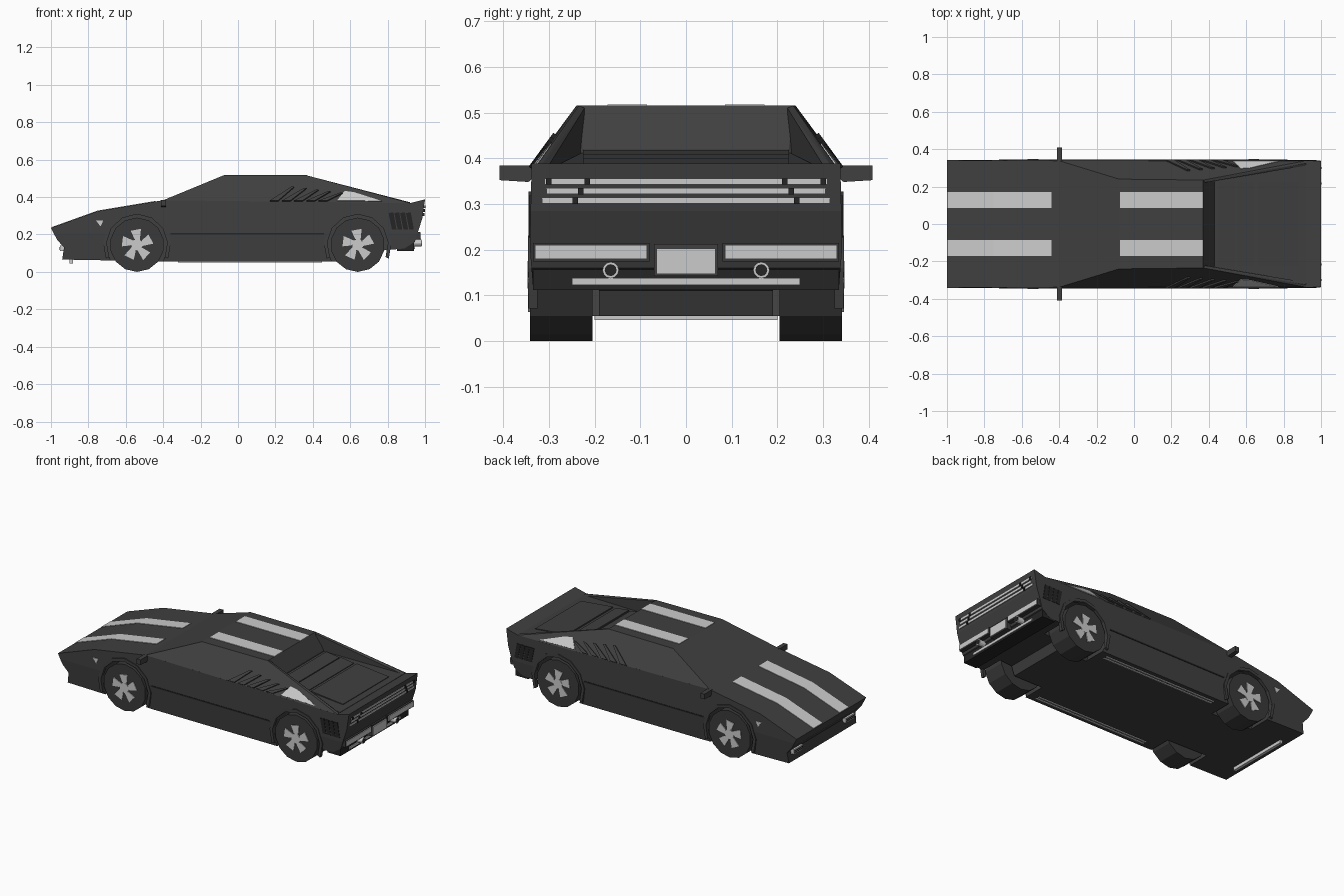
import bpy, bmesh, math
from mathutils import Vector

if "Cube" in bpy.data.objects:
    bpy.data.objects.remove(bpy.data.objects["Cube"])


def material(name, v):
    m = bpy.data.materials.new(name)
    m.diffuse_color = (v, v, v, 1)
    m.use_nodes = True
    m.node_tree.nodes["Principled BSDF"].inputs["Base Color"].default_value = m.diffuse_color
    return m


BODY = material("charcoal paint", 0.05)
TYRE = material("tyre grey", 0.042)
LIGHT = material("pale grey", 0.6)
BLACK = material("black trim", 0.018)


def finish(name, bm, mat):
    bmesh.ops.recalc_face_normals(bm, faces=bm.faces)
    me = bpy.data.meshes.new(name)
    bm.to_mesh(me)
    bm.free()
    me.materials.append(mat)
    ob = bpy.data.objects.new(name, me)
    bpy.context.collection.objects.link(ob)
    return ob


def hulls(name, sets, mat, mirror=True):
    """One object made of convex pieces, optionally repeated at -y."""
    bm = bmesh.new()
    for pts in sets:
        for s in ((1, -1) if mirror else (1,)):
            vs = [bm.verts.new((x, y * s, z)) for x, y, z in pts]
            r = bmesh.ops.convex_hull(bm, input=vs)
            junk = [v for v in r["geom_interior"] if isinstance(v, bmesh.types.BMVert)]
            bmesh.ops.delete(bm, geom=junk, context='VERTS')
    return finish(name, bm, mat)


def box(x0, x1, y0, y1, z0, z1):
    return [(x, y, z) for x in (x0, x1) for y in (y0, y1) for z in (z0, z1)]


def sym(pts):
    return [(x, y * s, z) for x, y, z in pts for s in (1, -1)]


def disc(cx, cz, r, y0, y1, n):
    return [(cx + r * math.cos(2 * math.pi * (i + .5) / n), y,
             cz + r * math.sin(2 * math.pi * (i + .5) / n)) for i in range(n) for y in (y0, y1)]


def polar(c, r, deg):
    return c + r * math.cos(math.radians(deg)), 0.145 + r * math.sin(math.radians(deg))


AXLES = (-0.54, 0.64)

# Lower body: side profile extruded across, with a crease along the flank
profile = [(-1, .235), (-.75, .325), (-.4, .383), (.37, .374), (.92, .368), (1, .388),
           (.985, .285), (.945, .16), (.89, .125), (.72, .11), (.7, .055),
           (-.35, .055), (-.94, .066), (-.93, .13), (-.968, .173)]
bm = bmesh.new()
face = bm.faces.new([bm.verts.new((x, -1, z)) for x, z in profile])
ext = bmesh.ops.extrude_face_region(bm, geom=[face])
bmesh.ops.translate(bm, vec=(0, 2, 0), verts=[v for v in ext["geom"] if isinstance(v, bmesh.types.BMVert)])
bmesh.ops.bisect_plane(bm, geom=bm.verts[:] + bm.edges[:] + bm.faces[:],
                       plane_co=(0, 0, .205), plane_no=(0, 0, 1))
for v in bm.verts:
    d = v.co.z - .205
    v.co.y *= .342 - (.004 * d / .18 if d > 0 else -.012 * d / .15)
body = finish("lower_body", bm, BODY)

# Wheel wells cut out of the body
cutter = hulls("wheel_well_cutter", [disc(c, .145, .165, .19, .45, 16) for c in AXLES], BLACK)
cutter.hide_render = True
mod = body.modifiers.new("wells", 'BOOLEAN')
mod.operation, mod.object, mod.solver = 'DIFFERENCE', cutter, 'EXACT'
bpy.context.view_layer.update()
cut = bpy.data.meshes.new_from_object(body.evaluated_get(bpy.context.evaluated_depsgraph_get()))
body.modifiers.clear()
body.data = cut
bpy.data.objects.remove(cutter)

# Wheel arch lips
lips = []
for c in AXLES:
    for i in range(8):
        a, b = -24 + i * 28.5, -24 + (i + 1) * 28.5
        ring = [polar(c, r, t) for r in (.163, .182) for t in (a, b)]
        lips.append([(x, y, z) for x, z in ring for y in (.325, .345)])
hulls("wheel_arch_lips", lips, BODY)

# Tyres and pinwheel rims
hulls("tyres", [disc(c, .145, .145, .205, .342, 14) for c in AXLES], TYRE)
blades = []
for c in AXLES:
    blades.append(disc(c, .145, .03, .338, .347, 10))
    for k in range(5):
        a = 90 + 72 * k
        q = [polar(c, .018, a - 50), polar(c, .088, a - 14), polar(c, .082, a + 24), polar(c, .036, a + 24)]
        blades.append([(x, y, z) for x, z in q for y in (.338, .346)])
hulls("wheel_blades", blades, LIGHT)

# Cabin with windshield, roof and sloping rear window
hulls("cabin", [sym([(-.4, .338, .383), (-.08, .24, .515), (.37, .235, .515), (.37, .338, .374),
                     (.43, .225, .42), (.43, .225, .37)])], BODY, False)
# Rear side pillars running down to the tail
hulls("rear_pillars", [[(.37, .235, .515), (.92, .325, .372), (.37, .338, .374), (.92, .338, .368),
                        (.37, .222, .37), (.92, .312, .366), (.38, .222, .51)]], BODY)
# Engine deck and its stepped panels
hulls("engine_deck", [sym([(.42, .228, .412), (.92, .312, .37), (.42, .228, .36), (.92, .312, .36)])], BODY, False)


def deck_z(x):
    return .412 - .084 * (x - .42)


hulls("deck_panels", [sym([(x, .225, deck_z(x) - .01), (x, .225, deck_z(x) + .008),
                           (x + w, .225, deck_z(x + w) - .01), (x + w, .225, deck_z(x + w) + .004)])
                      for x, w in ((.45, .09), (.55, .09), (.66, .22))], BODY, False)


# Details that lie on the sloping cabin side
def side_y(x, z):
    t = max(0, (x - .37) / .55)
    ty, tz, bz = .235 + .09 * t, .515 - .143 * t, .374 - .006 * t
    return .338 + (ty - .338) * (z - bz) / (tz - bz)


def side_plate(pts, lift):
    return [(x, side_y(x, z) + d, z + d * .7) for x, z in pts for d in (-.006, lift)]


hulls("quarter_windows", [side_plate([(.53, .38), (.57, .43), (.62, .424), (.77, .376)], .004)], LIGHT)
hulls("side_louvres", [side_plate([(x, .376), (x + .045, .376), (x + .13, .45 - .008 * i), (x + .115, .45 - .008 * i)], .008)
                       for i, x in enumerate((.17, .235, .30, .365, .43))], BODY)

# Flank details
hulls("rear_gills", [[(x + dx, y, z) for dx, z in ((0, .315), (.026, .318), (.042, .228), (.018, .226))
                      for y in (.33, .3435)] for x in (.805, .836, .867, .898)], BLACK)
hulls("front_markers", [[(x, y, z) for x, z in ((-.76, .275), (-.72, .275), (-.735, .243))
                         for y in (.33, .3435)]], LIGHT)
hulls("door_mouldings", [box(-.36, .46, .335, .3445, .2, .208)], BLACK)
hulls("mirrors", [[(x, y, z) for x in (-.412, -.385)
                   for y, z in ((.33, .384), (.408, .384), (.408, .352), (.345, .348), (.33, .36))]], BODY)

# Racing stripes on the hood and roof
def strip(pts):
    return [(x, y, z + d) for x, z in pts for y in (.085, .172) for d in (-.004, .003)]


hulls("hood_stripes", [strip([(-.998, .236), (-.75, .325)]), strip([(-.75, .325), (-.44, .3764)])], LIGHT)
hulls("roof_stripes", [strip([(-.075, .515), (.37, .515)])], LIGHT)

# Tail: grille bars with clips, lamps, number plate, exhausts and lower bar
hulls("tail_bars", [box(.97, .985 + (z - .285) * .146 + .004, -w, w, z - .006, z + .006)
                    for z, w in ((.349, .31), (.328, .305), (.307, .315))], LIGHT, False)
hulls("tail_bar_clips", [box(.97, .985 + (z - .285) * .146 + .008, y - .006, y + .006, z - .007, z + .007)
                         for z, y in ((.349, .216), (.349, .3), (.328, .23), (.307, .243))], BLACK)
hulls("tail_lamp_frames", [box(.93, .974, .08, .335, .174, .214)], TYRE)
hulls("tail_lamps", [box(.95, .979, .085, .331, .179, .21)], LIGHT)
hulls("plate_frame", [box(.93, .972, -.07, .07, .142, .212)], BODY, False)
hulls("blank_plate", [box(.95, .979, -.065, .065, .146, .202)], LIGHT, False)
hulls("tail_valance", [box(.85, .94, -.335, .335, .112, .17)], BLACK, False)


def pipe(r, x0, x1):
    return [(x, .165 + r * math.cos(i * math.pi / 6), .155 + r * math.sin(i * math.pi / 6))
            for i in range(12) for x in (x0, x1)]


hulls("exhausts", [pipe(.018, .92, .982)], LIGHT)
hulls("exhaust_bores", [pipe(.013, .93, .984)], BLACK)
hulls("lower_tail_bar", [box(.88, .945, -.25, .25, .122, .138)], LIGHT, False)

# Nose lamps and underside trim
hulls("nose_lamps", [box(-.953, -.925, .21, .3, .112, .142)], LIGHT)
hulls("nose_lamp_slats", [box(-.956, -.93, .215, .295, z, z + .004) for z in (.12, .13)], BLACK)
hulls("under_nose_bar", [box(-.9, -.882, -.2, .2, .046, .07)], LIGHT, False)
hulls("sill_strips", [box(-.32, .45, y, y + .01, .049, .06) for y in (.275, .295)], LIGHT)
